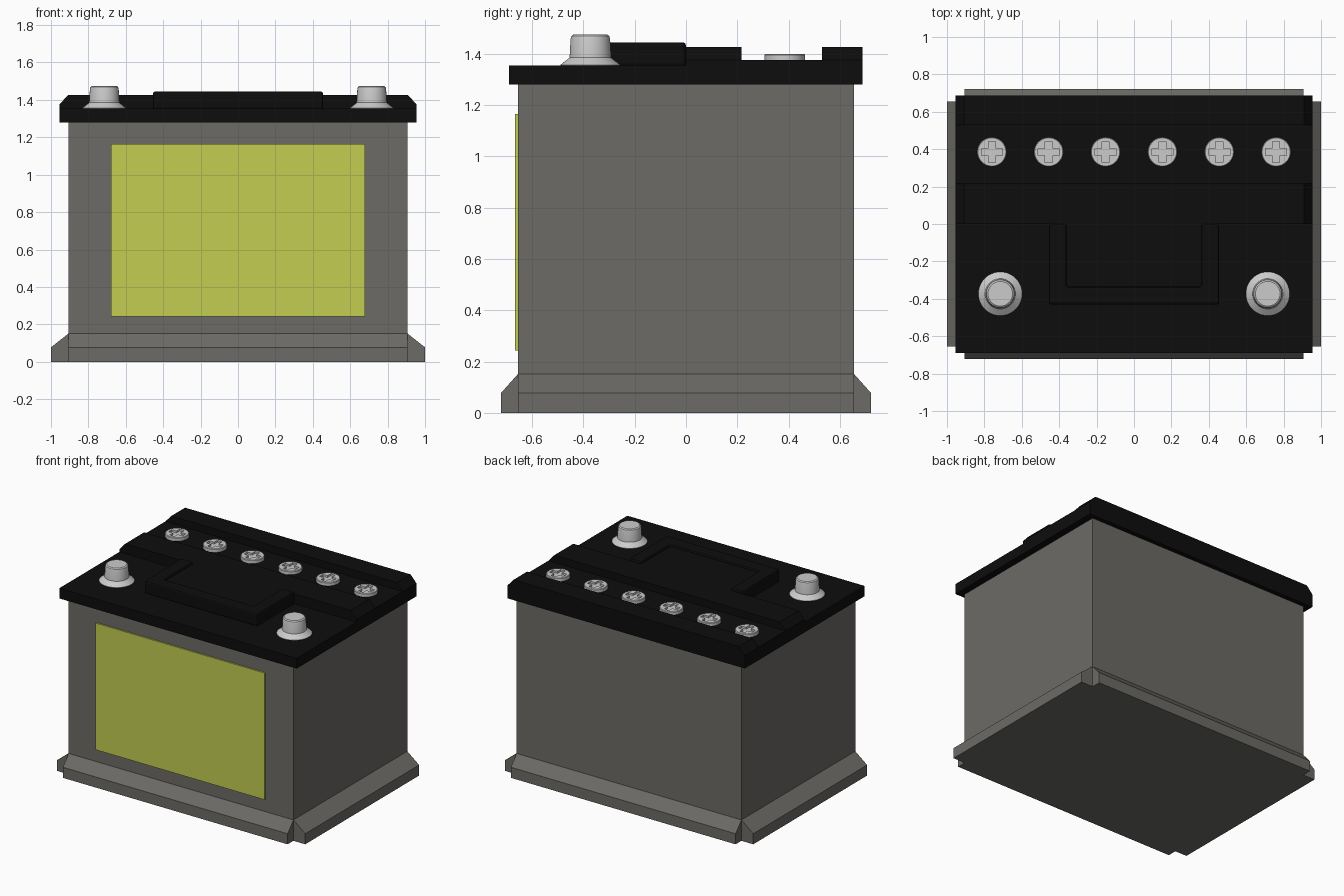
import bpy, bmesh, math
from mathutils import Vector

if "Cube" in bpy.data.objects:
    bpy.data.objects.remove(bpy.data.objects["Cube"])


def material(name, rgb):
    m = bpy.data.materials.new(name)
    m.diffuse_color = (*rgb, 1)
    m.use_nodes = True
    m.node_tree.nodes["Principled BSDF"].inputs["Base Color"].default_value = m.diffuse_color
    return m


CASE = material("case_grey", (0.15, 0.145, 0.132))
LID = material("lid_black", (0.004, 0.004, 0.004))
LABEL = material("label_yellow", (0.54, 0.61, 0.08))


def make(name, bm, mat=None):
    bmesh.ops.recalc_face_normals(bm, faces=bm.faces[:])
    me = bpy.data.meshes.new(name)
    bm.to_mesh(me)
    bm.free()
    ob = bpy.data.objects.new(name, me)
    bpy.context.collection.objects.link(ob)
    if mat:
        me.materials.append(mat)
    return ob


def prism(name, pts, axis, lo, hi, mat=None):
    """Extrude a 2D outline along an axis (outline uses the other two axes in order)."""
    def place(p):
        c = list(p)
        c.insert(axis, lo)
        return c
    bm = bmesh.new()
    face = bm.faces.new([bm.verts.new(place(p)) for p in pts])
    ext = bmesh.ops.extrude_face_region(bm, geom=[face])
    move = Vector((0, 0, 0))
    move[axis] = hi - lo
    bmesh.ops.translate(bm, vec=move, verts=[g for g in ext["geom"] if isinstance(g, bmesh.types.BMVert)])
    return make(name, bm, mat)


def box(name, x0, x1, y0, y1, z0, z1, mat=None):
    return prism(name, [(x0, y0), (x1, y0), (x1, y1), (x0, y1)], 2, z0, z1, mat)


def lathe(name, profile, steps=48):
    bm = bmesh.new()
    vs = [bm.verts.new((r, 0, z)) for r, z in profile]
    es = [bm.edges.new(pair) for pair in zip(vs, vs[1:])]
    bmesh.ops.spin(bm, geom=vs + es, cent=(0, 0, 0), axis=(0, 0, 1), angle=2 * math.pi, steps=steps)
    bmesh.ops.remove_doubles(bm, verts=bm.verts[:], dist=1e-4)
    return make(name, bm)


def smooth(ob, deg=30):
    bpy.ops.object.select_all(action='DESELECT')
    ob.select_set(True)
    bpy.context.view_layer.objects.active = ob
    bpy.ops.object.shade_smooth_by_angle(angle=math.radians(deg))


# Case and front label
BX, BY = 0.905, 0.655
box("case", -BX, BX, -BY, BY, 0, 1.28, CASE)
box("label", -0.68, 0.68, -0.666, -0.65, 0.243, 1.165, LABEL)

# Hold-down flanges around the foot, open at the corners
for s, fb, lr in ((-1, "front", "left"), (1, "back", "right")):
    def foot(inner, outer):
        return [(s * inner, 0), (s * outer, 0), (s * outer, 0.077), (s * inner, 0.152)]
    prism("flange_" + fb, foot(BY, 0.722), 0, -BX, BX, CASE)
    prism("flange_" + lr, foot(BX, 1.0), 1, -BY, BY, CASE)

# Lid slab, with a lower step at the front
prism("lid", [(-0.69, 1.28), (0.688, 1.28), (0.688, 1.375), (0, 1.375), (0, 1.355), (-0.69, 1.355)],
      0, -0.955, 0.955, LID)


# Raised ridges with sloping ends, either side of the cap channel
def ridge(name, y0, y1, top):
    prism(name, [(-0.955, 1.375), (0.955, 1.375), (0.908, top), (-0.908, top)], 1, y0, y1, LID)


ridge("middle_ridge", 0, 0.217, 1.427)
ridge("back_ridge", 0.53, 0.688, 1.427)

# Raised U-shaped frame and its panel
frame = prism("lid_frame", [(-0.455, 0), (-0.455, -0.43), (0.455, -0.43), (0.455, 0),
                            (0.36, 0), (0.36, -0.335), (-0.36, -0.335), (-0.36, 0)],
              2, 1.35, 1.445, LID)
bev = frame.modifiers.new("bevel", 'BEVEL')
bev.width = 0.012
bev.segments = 2
box("lid_panel", -0.37, 0.37, -0.345, 0, 1.35, 1.427, LID)

# Terminals: flared collar and slightly tapered post
for s, side in ((-1, "left"), (1, "right")):
    t = lathe("terminal_" + side, [(0, 1.35), (0.117, 1.35), (0.117, 1.357), (0.081, 1.385), (0.077, 1.457),
                                   (0.074, 1.469), (0.066, 1.475), (0, 1.475)])
    t.location = (s * 0.715, -0.373, 0)
    smooth(t)

# Vent caps, each with a cross-shaped slot
A, W = 0.056, 0.019
cross = [(-W, -A), (W, -A), (W, -W), (A, -W), (A, W), (W, W),
         (W, A), (-W, A), (-W, W), (-A, W), (-A, -W), (-W, -W)]
for i in range(6):
    x = -0.76 + i * 0.304
    cap = lathe(f"vent_cap_{i + 1}", [(0, 1.37), (0.079, 1.37), (0.079, 1.396), (0.075, 1.4), (0, 1.4)], 40)
    cap.location = (x, 0.385, 0)
    cutter = prism(f"slot_cutter_{i + 1}", cross, 2, 1.386, 1.43)
    cutter.location = cap.location
    cutter.hide_render = True
    cutter.hide_set(True)
    smooth(cap)
    cut = cap.modifiers.new("slot", 'BOOLEAN')
    cut.operation = 'DIFFERENCE'
    cut.object = cutter
    cut.solver = 'EXACT'
